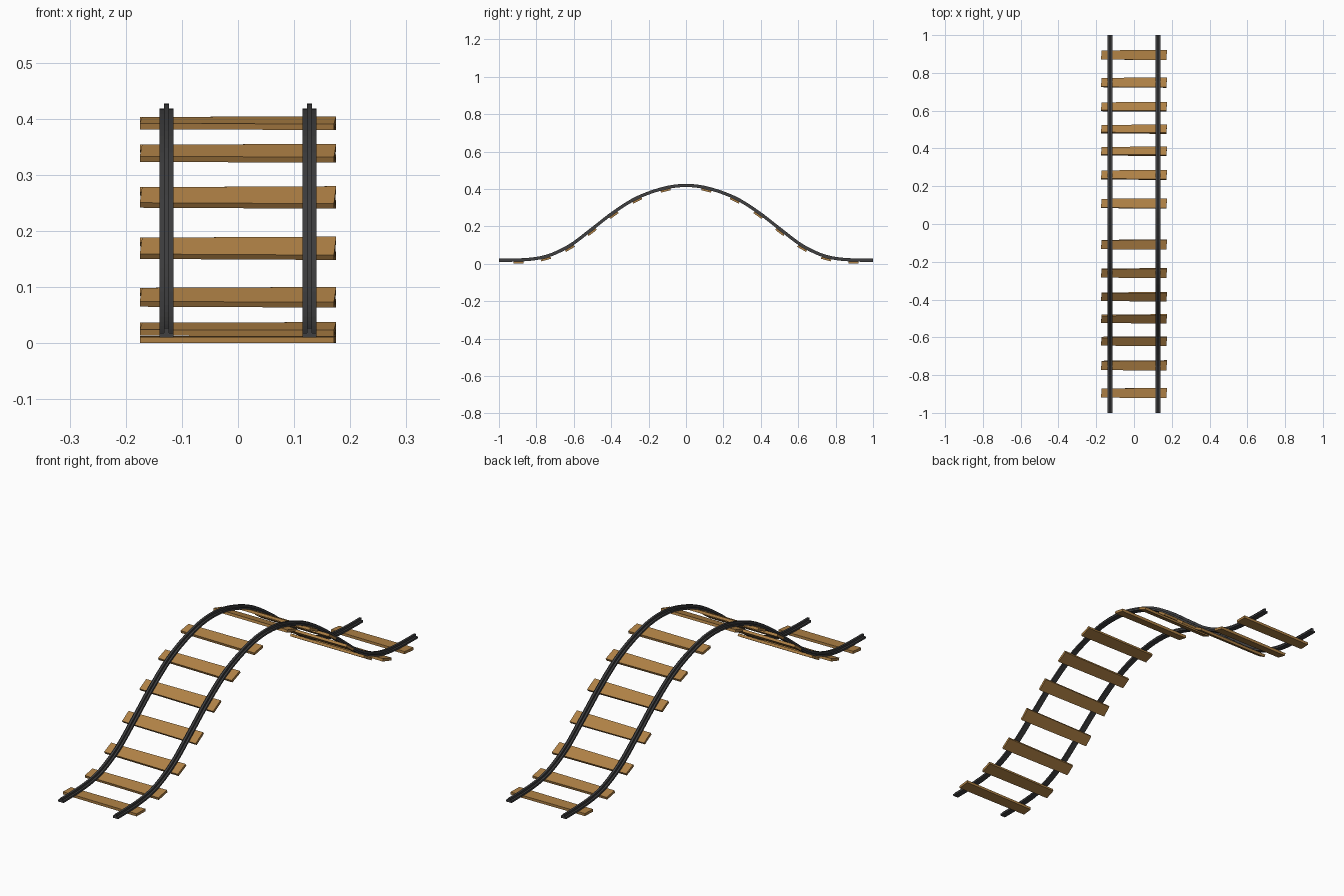
import bpy
from mathutils import Vector

if "Cube" in bpy.data.objects:
    bpy.data.objects.remove(bpy.data.objects["Cube"])

# Half of the hill profile (underside of the rails): y, z
HALF = [(-1, .010), (-.9, .0115), (-.75, .030), (-.62, .088), (-.5, .177),
        (-.385, .266), (-.26, .344), (-.11, .397), (0, .410)]
SLOPE = [0.0] + [(HALF[i + 1][1] - HALF[i - 1][1]) / (HALF[i + 1][0] - HALF[i - 1][0])
                 for i in range(1, len(HALF) - 1)] + [0.0]
SLOPE[1] = 0.035


def height(y):
    """Smooth hill height at y, symmetric about y = 0."""
    y = -abs(y)
    i = max(k for k in range(len(HALF) - 1) if HALF[k][0] <= y)
    (y0, z0), (y1, z1) = HALF[i], HALF[i + 1]
    h = y1 - y0
    t = (y - y0) / h
    return ((2*t**3 - 3*t**2 + 1) * z0 + (t**3 - 2*t**2 + t) * h * SLOPE[i]
            + (3*t**2 - 2*t**3) * z1 + (t**3 - t**2) * h * SLOPE[i + 1])


def frame(y):
    """Point, tangent and normal of the hill at y."""
    e = 0.002
    a, b = max(y - e, -1), min(y + e, 1)
    tan = Vector((0, b - a, height(b) - height(a))).normalized()
    return Vector((0, y, height(y))), tan, Vector((0, -tan.z, tan.y))


def material(name, color):
    m = bpy.data.materials.new(name)
    m.diffuse_color = color
    m.use_nodes = True
    m.node_tree.nodes["Principled BSDF"].inputs["Base Color"].default_value = m.diffuse_color
    return m


def add_mesh(name, verts, faces, mat):
    me = bpy.data.meshes.new(name)
    me.from_pydata(verts, [], faces)
    me.materials.append(mat)
    ob = bpy.data.objects.new(name, me)
    bpy.context.collection.objects.link(ob)
    return ob


steel = material("dark_steel", (.05, .05, .052, 1))
wood = material("wood", (.43, .22, .06, 1))

# Rails: wide foot with a narrow head, swept over the hill
SECTION = [(-.0125, 0), (.0125, 0), (.0125, .008), (.0045, .008),
           (.0045, .017), (-.0045, .017), (-.0045, .008), (-.0125, .008)]
STEPS, N = 64, len(SECTION)


def rail(name, x):
    verts, faces = [], []
    for s in range(STEPS + 1):
        p, tan, nor = frame(-1 + 2 * s / STEPS)
        verts += [p + Vector((x + u, 0, 0)) + nor * v for u, v in SECTION]
    for s in range(STEPS):
        for k in range(N):
            a, b = s * N + k, s * N + (k + 1) % N
            faces.append((a, a + N, b + N, b))
    faces += [tuple(range(N)), tuple(range(STEPS * N + N - 1, STEPS * N - 1, -1))]
    add_mesh(name, verts, faces, steel)


rail("rail_left", -.1275)
rail("rail_right", .1275)


# Sleepers: planks slightly wider at one end, with slanted end cuts
def sleeper(name, y):
    p, tan, nor = frame(y)
    p = p - nor * .005
    verts = []
    for x, w in ((-.173, .024), (.173, .027)):
        for a, b in ((-1, -1), (1, -1), (1, 1), (-1, 1)):
            verts.append(p + Vector((x + a * .002, 0, 0)) + tan * a * w + nor * b * .0055)
    faces = [(3, 2, 1, 0), (4, 5, 6, 7)]
    faces += [(k, (k + 1) % 4, (k + 1) % 4 + 4, k + 4) for k in range(4)]
    add_mesh(name, verts, faces, wood)


for i, y in enumerate((.895, .75, .623, .505, .388, .262, .11)):
    sleeper(f"sleeper_front_{i + 1}", -y)
    sleeper(f"sleeper_back_{i + 1}", y)
